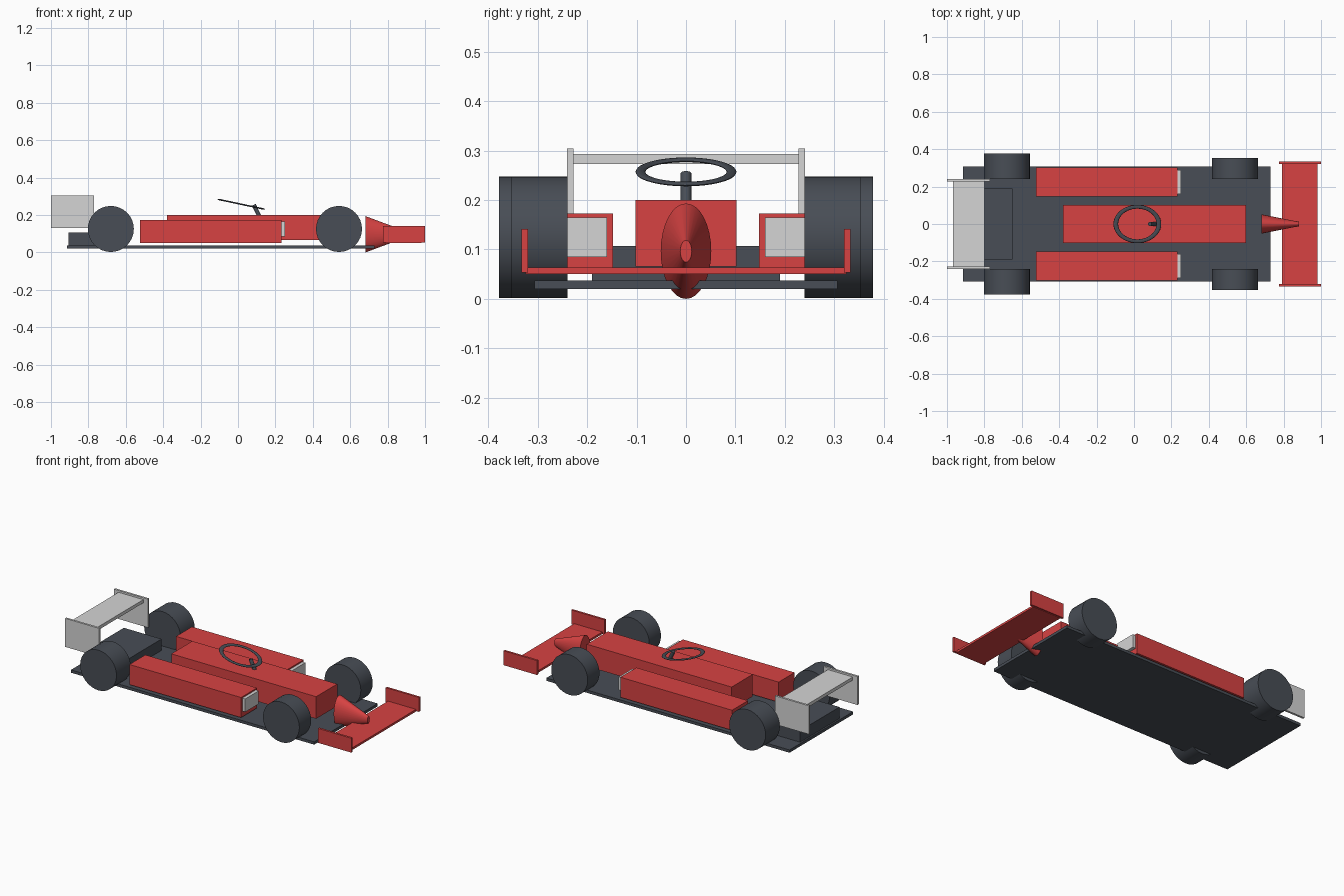
import bpy
from math import radians
from mathutils import Vector

cube = bpy.data.objects.get("Cube")
if cube:
    bpy.data.objects.remove(cube, do_unlink=True)


def material(name, rgb):
    m = bpy.data.materials.new(name)
    m.use_nodes = True
    m.diffuse_color = (*rgb, 1)
    m.node_tree.nodes["Principled BSDF"].inputs["Base Color"].default_value = (*rgb, 1)
    return m


red = material("racing red", (0.68, 0.055, 0.055))
dark = material("dark slate", (0.065, 0.075, 0.092))
grey = material("light grey", (0.66, 0.66, 0.66))


def finish(name, mat, smooth=False):
    obj = bpy.context.object
    obj.name = name
    obj.data.materials.append(mat)
    if smooth:
        bpy.ops.object.shade_smooth_by_angle(angle=radians(30))
    return obj


def box(name, mat, x, y, z):
    """Box from its (low, high) extent on each axis."""
    lo, hi = Vector((x[0], y[0], z[0])), Vector((x[1], y[1], z[1]))
    bpy.ops.mesh.primitive_cube_add(size=1, location=(lo + hi) / 2)
    bpy.context.object.scale = hi - lo
    bpy.ops.object.transform_apply(location=False, rotation=False)
    return finish(name, mat)


def box_pair(name, mat, x, y, z):
    """Matching boxes on both sides of the car."""
    box("left_" + name, mat, x, y, z)
    box("right_" + name, mat, x, (-y[1], -y[0]), z)


def wheel(name, x, y, radius=0.123):
    for side, s in (("left", 1), ("right", -1)):
        bpy.ops.mesh.primitive_cylinder_add(
            vertices=32, radius=radius, depth=y[1] - y[0],
            location=(x, s * sum(y) / 2, 0.125), rotation=(radians(90), 0, 0))
        finish(side + "_" + name, dark, True)


# Floor, gearbox and main body
box("floor", dark, (-0.915, 0.73), (-0.307, 0.307), (0.02, 0.037))
box("gearbox", dark, (-0.905, -0.65), (-0.19, 0.19), (0.035, 0.107))
box("body", red, (-0.38, 0.60), (-0.102, 0.102), (0.065, 0.2))

# Side pods with air intakes
box_pair("side_pod", red, (-0.523, 0.232), (0.148, 0.302), (0.05, 0.173))
box_pair("intake", grey, (0.22, 0.252), (0.16, 0.29), (0.085, 0.165))

# Front wing
box("front_wing", red, (0.79, 0.98), (-0.325, 0.325), (0.05, 0.063))
box_pair("front_end_plate", red, (0.775, 1.0), (0.32, 0.333), (0.053, 0.141))

# Rear wing
box("rear_wing", grey, (-0.968, -0.80), (-0.23, 0.23), (0.273, 0.293))
box_pair("rear_end_plate", grey, (-1.0, -0.77), (0.228, 0.241), (0.13, 0.304))

# Wheels
wheel("front_wheel", 0.54, (0.24, 0.354))
wheel("rear_wheel", -0.68, (0.24, 0.378))

# Flattened nose cone pointing forward
bpy.ops.mesh.primitive_cone_add(vertices=32, radius1=0.0965, radius2=0.022, depth=0.2,
                                location=(0.783, 0, 0.0965), rotation=(0, radians(90), 0))
bpy.context.object.scale.y = 0.53
finish("nose_cone", red, True)

# Steering wheel: thin oval ring tilted down toward the front
bpy.ops.mesh.primitive_torus_add(major_segments=48, minor_segments=12,
                                 major_radius=0.092, minor_radius=0.01,
                                 location=(0.018, 0, 0.257), rotation=(0, radians(12), 0))
bpy.context.object.scale = (1.28, 1, 0.4)
finish("steering_wheel", dark, True)

# Steering column leaning back from the body to the wheel
top, foot = Vector((0.085, 0, 0.254)), Vector((0.115, 0, 0.19))
axis = top - foot
bpy.ops.mesh.primitive_cylinder_add(vertices=16, radius=0.011, depth=axis.length,
                                    location=(top + foot) / 2,
                                    rotation=axis.to_track_quat('Z', 'Y').to_euler())
finish("steering_column", dark, True)
